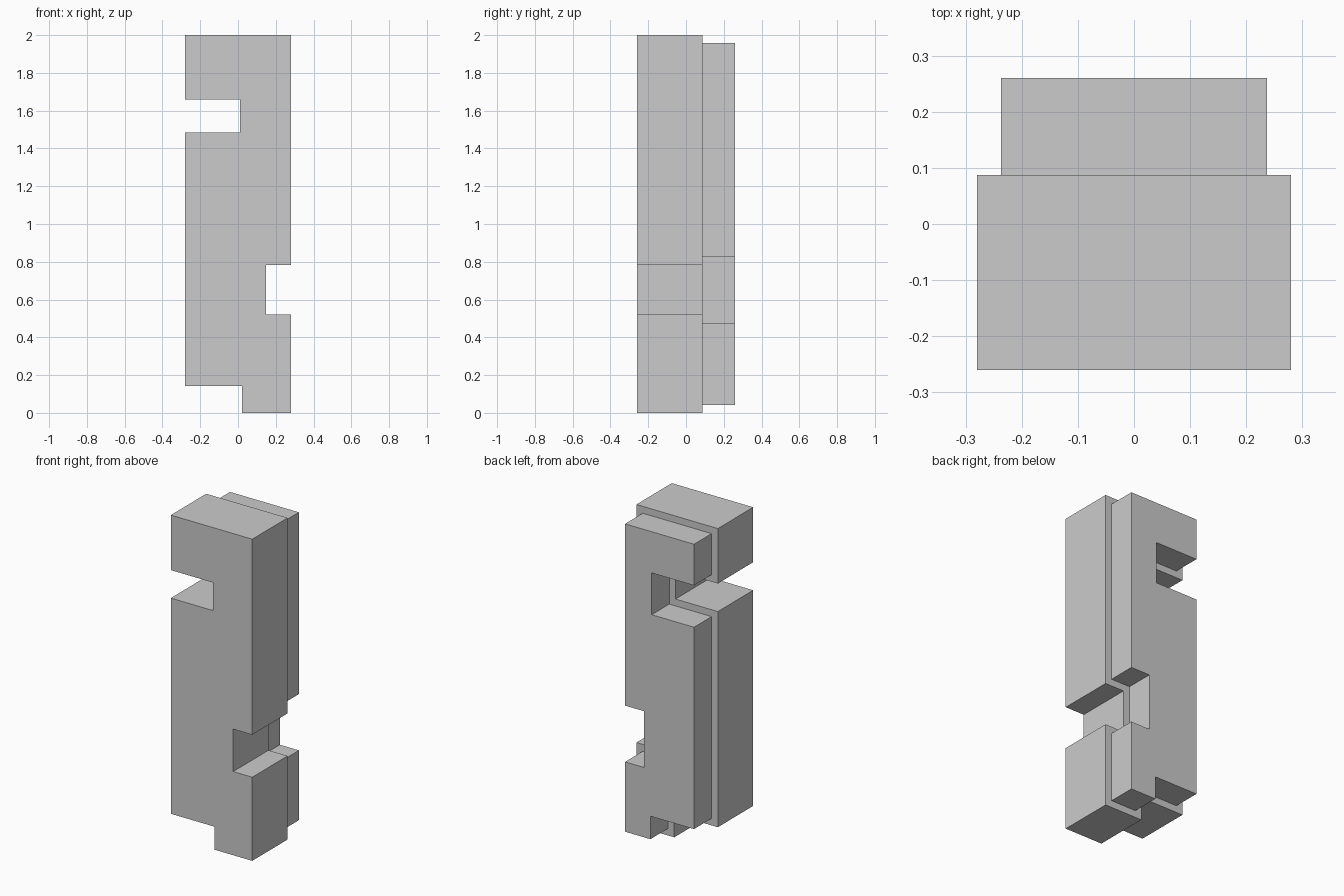
import bpy, bmesh
from mathutils import Vector

if "Cube" in bpy.data.objects:
    bpy.data.objects.remove(bpy.data.objects["Cube"])

# Front outline (x, z): slot on the left, notch on the right, cut lower-left corner
OUTLINE = [(0.02, 0), (0.28, 0), (0.28, 0.52), (0.149, 0.52), (0.149, 0.784),
           (0.28, 0.784), (0.28, 2), (-0.28, 2), (-0.28, 1.658), (0.011, 1.658),
           (0.011, 1.484), (-0.28, 1.484), (-0.28, 0.143), (0.02, 0.143)]
FRONT_Y, STEP_Y, BACK_Y = -0.26, 0.087, 0.26
INSET = 0.043


def extrude_back(bm, face, depth):
    """Extrude a face along +y and return the new back face."""
    geom = bmesh.ops.extrude_face_region(bm, geom=[face], use_keep_orig=False)["geom"]
    verts = [g for g in geom if isinstance(g, bmesh.types.BMVert)]
    bmesh.ops.translate(bm, verts=verts, vec=Vector((0, depth, 0)))
    return next(g for g in geom if isinstance(g, bmesh.types.BMFace))


bm = bmesh.new()

# Full-size front slab; a copy of the outline face keeps the front closed
verts = [bm.verts.new((x, FRONT_Y, z)) for x, z in OUTLINE]
front = bm.faces.new(verts)
back = extrude_back(bm, front, STEP_Y - FRONT_Y)
if not front.is_valid:
    bm.faces.new(verts)
bm.normal_update()
bmesh.ops.recalc_face_normals(bm, faces=bm.faces[:])

# Inset step, then the smaller rear slab
bmesh.ops.inset_individual(bm, faces=[back], thickness=INSET, use_even_offset=True)
old_back = back
back = extrude_back(bm, old_back, BACK_Y - STEP_Y)
if old_back.is_valid:
    bmesh.ops.delete(bm, geom=[old_back], context='FACES_ONLY')
bmesh.ops.recalc_face_normals(bm, faces=bm.faces[:])

mesh = bpy.data.meshes.new("stepped_block")
bm.to_mesh(mesh)
bm.free()
block = bpy.data.objects.new("stepped_block", mesh)
bpy.context.collection.objects.link(block)
